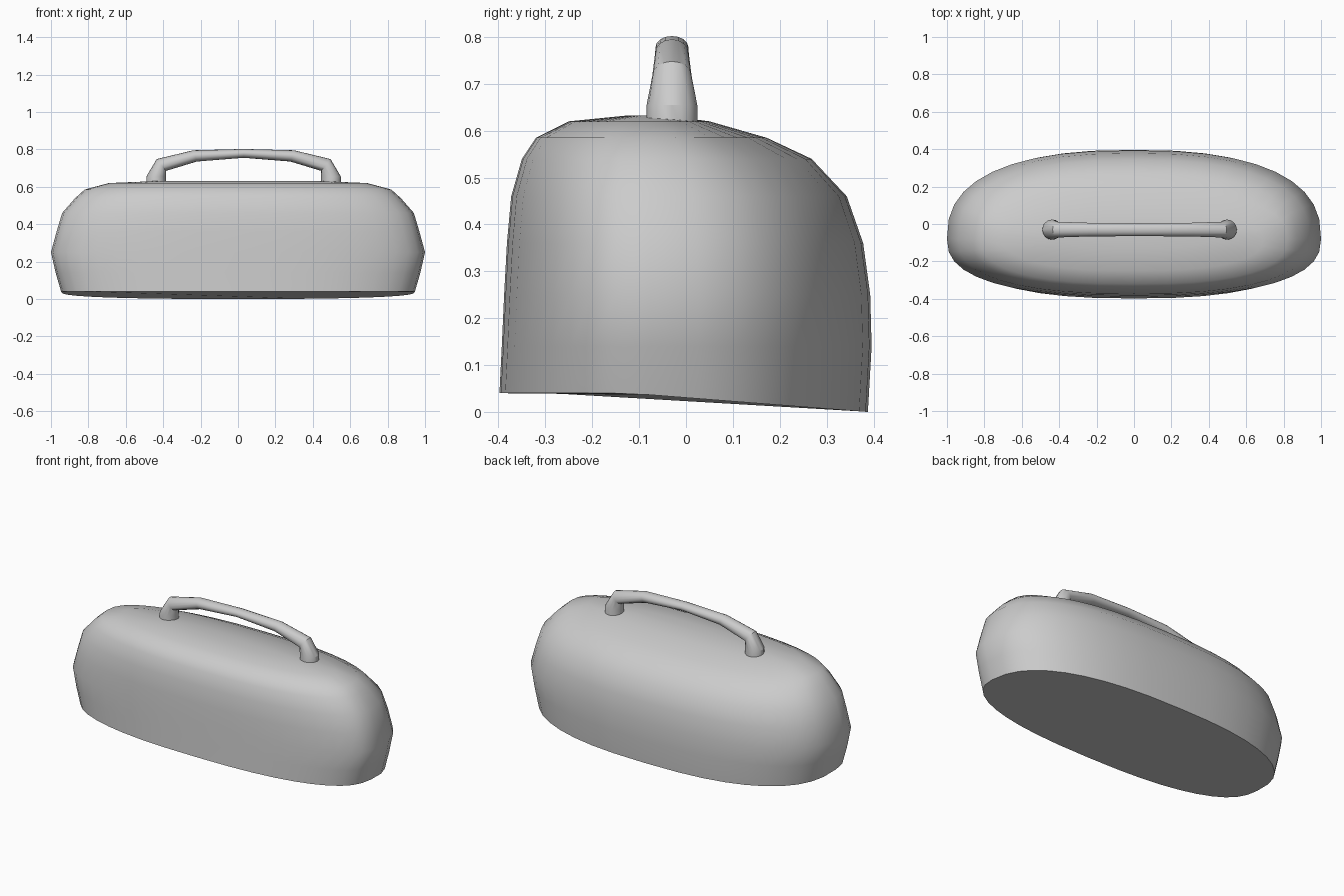
import bpy, bmesh, math
from mathutils import Vector

if "Cube" in bpy.data.objects:
    bpy.data.objects.remove(bpy.data.objects["Cube"])


def loft(name, rings, angle):
    """Skin a list of equal-length closed rings and cap both ends."""
    bm = bmesh.new()
    vs = [[bm.verts.new(p) for p in r] for r in rings]
    n = len(rings[0])
    for a, b in zip(vs, vs[1:]):
        for i in range(n):
            j = (i + 1) % n
            bm.faces.new((a[i], a[j], b[j], b[i]))
    bm.faces.new(vs[0][::-1])
    bm.faces.new(vs[-1])
    bmesh.ops.recalc_face_normals(bm, faces=bm.faces)
    me = bpy.data.meshes.new(name)
    bm.to_mesh(me)
    bm.free()
    ob = bpy.data.objects.new(name, me)
    bpy.context.collection.objects.link(ob)
    bpy.ops.object.select_all(action='DESELECT')
    ob.select_set(True)
    bpy.context.view_layer.objects.active = ob
    bpy.ops.object.shade_smooth_by_angle(angle=math.radians(angle))
    return ob


def spow(v, e):
    return math.copysign(abs(v) ** e, v)


# Body: rounded oval rings, each (z, half length, front y, back y)
levels = [
    (0.035, 0.945, -0.398, 0.388),
    (0.14, 0.975, -0.393, 0.396),
    (0.25, 1.000, -0.388, 0.393),
    (0.36, 0.970, -0.382, 0.378),
    (0.46, 0.940, -0.373, 0.343),
    (0.54, 0.870, -0.350, 0.268),
    (0.585, 0.820, -0.320, 0.172),
    (0.620, 0.690, -0.250, 0.050),
    (0.632, 0.400, -0.130, -0.040),
]
SEG = 40
CY = -0.08


def underside(y):
    # the base dips towards the back
    return 0.04 - 0.04 * max(0.0, (y + 0.12) / 0.508)


body_rings = []
for k, (z, hx, yf, yb) in enumerate(levels):
    ring = []
    for i in range(SEG):
        t = 2 * math.pi * i / SEG
        c, s = spow(math.cos(t), 0.8), spow(math.sin(t), 0.8)
        y = CY + s * ((yb - CY) if s > 0 else (CY - yf))
        ring.append((c * hx, y, underside(y) if k == 0 else z))
    body_rings.append(ring)
loft("body", body_rings, 45)

# Handle: (outer x, outer z, inner x, inner z, half width), mirrored about its middle
MID, HY = 0.03, -0.03
half = [
    (-0.52, 0.600, -0.415, 0.600, 0.054),
    (-0.52, 0.655, -0.415, 0.655, 0.054),
    (-0.465, 0.748, -0.415, 0.685, 0.042),
    (-0.27, 0.795, -0.25, 0.735, 0.036),
    (0.0, 0.802, 0.0, 0.755, 0.035),
]
pairs = half + [(-a, b, -c, d, w) for a, b, c, d, w in half[-2::-1]]
handle_rings = []
for ox, oz, ix, iz, w in pairs:
    o, n = Vector((ox + MID, HY, oz)), Vector((ix + MID, HY, iz))
    mid, arm = (o + n) / 2, (o - n) / 2
    handle_rings.append([mid + arm * math.cos(2 * math.pi * i / 16)
                         + Vector((0, w * math.sin(2 * math.pi * i / 16), 0))
                         for i in range(16)])
loft("handle", handle_rings, 30)
